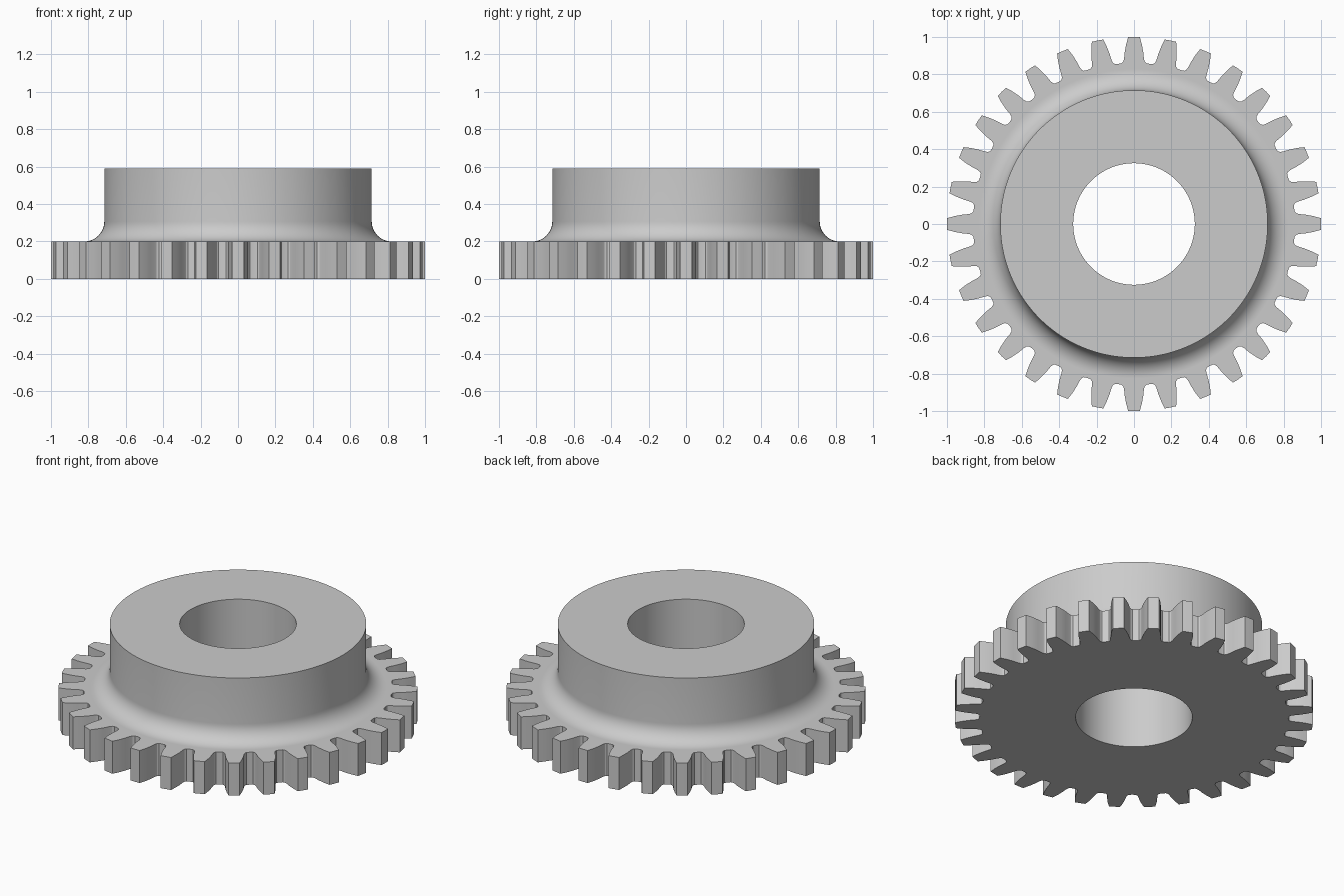
import bpy, bmesh, math

cube = bpy.data.objects.get("Cube")
if cube:
    bpy.data.objects.remove(cube, do_unlink=True)

TEETH = 32
BORE, HUB, FILLET = 0.325, 0.715, 0.107
GEAR_TOP, HUB_TOP = 0.2, 0.59

# Half a tooth, from tip centre to root centre: (angle, radius)
half = [(0, 1), (0.031, 1), (0.044, 0.96), (0.054, 0.92), (0.06, 0.885),
        (0.066, 0.87), (0.076, 0.862), (math.pi / TEETH, 0.86)]
tooth = [(-a, r) for a, r in half[:0:-1]] + half[:-1]
outline = [(a + math.tau * k / TEETH, r) for k in range(TEETH) for a, r in tooth]

bm = bmesh.new()


def ring(z, radius=None):
    """Circle of the given radius, or the toothed outline if none is given."""
    return [bm.verts.new(((radius or r) * math.cos(a), (radius or r) * math.sin(a), z))
            for a, r in outline]


# Cross-section: underside, toothed rim, fillet, hub wall, hub top, bore
rings = [ring(0, BORE), ring(0), ring(GEAR_TOP), ring(GEAR_TOP, HUB + FILLET + 0.005)]
STEPS = 12
for i in range(STEPS + 1):
    t = math.pi / 2 * i / STEPS
    rings.append(ring(GEAR_TOP + FILLET * (1 - math.cos(t)),
                      HUB + FILLET * (1 - math.sin(t))))
rings += [ring(HUB_TOP, HUB), ring(HUB_TOP, BORE)]

# Skin neighbouring rings, closing the section through the bore
n = len(outline)
for lower, upper in zip(rings, rings[1:] + rings[:1]):
    for j in range(n):
        k = (j + 1) % n
        bm.faces.new((lower[j], lower[k], upper[k], upper[j]))
bmesh.ops.recalc_face_normals(bm, faces=bm.faces)

mesh = bpy.data.meshes.new("gear_with_hub")
bm.to_mesh(mesh)
bm.free()
gear = bpy.data.objects.new("gear_with_hub", mesh)
bpy.context.collection.objects.link(gear)

# Plain grey metal
GREY = (0.6, 0.6, 0.6, 1)
mat = bpy.data.materials.new("light_grey")
mat.use_nodes = True
mat.diffuse_color = GREY
mat.node_tree.nodes["Principled BSDF"].inputs["Base Color"].default_value = GREY
mesh.materials.append(mat)

bpy.ops.object.select_all(action='DESELECT')
gear.select_set(True)
bpy.context.view_layer.objects.active = gear
bpy.ops.object.shade_smooth_by_angle(angle=math.radians(25))
